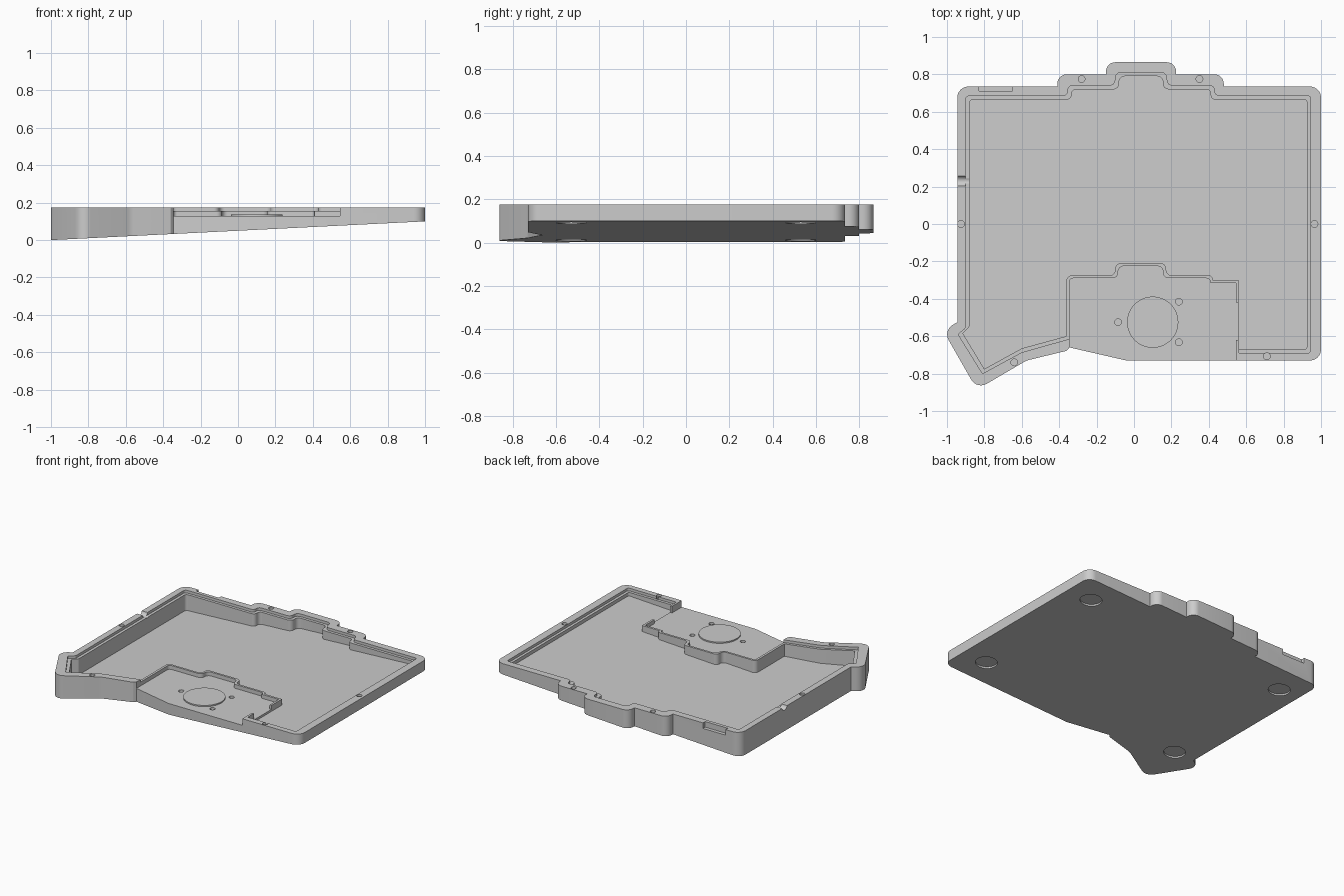
import bpy, bmesh, math
from mathutils import Vector

cube = bpy.data.objects.get("Cube")
if cube:
    bpy.data.objects.remove(cube, do_unlink=True)

grey = bpy.data.materials.new("light grey")
grey.use_nodes = True
colour = (0.604, 0.604, 0.604, 1)
grey.diffuse_color = colour
grey.node_tree.nodes["Principled BSDF"].inputs["Base Color"].default_value = colour

TOP, LEDGE, DECK, ABOVE = 0.175, 0.156, 0.128, 0.3


def base(x, lift=0.0):
    """Height of the sloping underside."""
    return 0.05 * (x + 1) + lift


def rounded(points, steps=8):
    """Closed outline of (x, y, radius) corners turned into points with arcs."""
    out = []
    for i, (x, y, r) in enumerate(points):
        p = Vector((x, y))
        if r == 0:
            out.append(p)
            continue
        a = (Vector(points[i - 1][:2]) - p).normalized()
        b = (Vector(points[(i + 1) % len(points)][:2]) - p).normalized()
        half = math.acos(max(-1, min(1, a.dot(b)))) / 2
        centre = p + (a + b).normalized() * r / math.sin(half)
        start = p + a * r / math.tan(half) - centre
        end = p + b * r / math.tan(half) - centre
        for k in range(steps + 1):
            # Spread evenly by angle between the two tangent points
            sweep = math.pi - 2 * half
            t = sweep * k / steps
            arm = (start * math.sin(sweep - t) + end * math.sin(t)) / math.sin(sweep)
            out.append(centre + arm)
    return out


def circle(x, y, r, n=32):
    return [Vector((x + r * math.cos(math.tau * k / n), y + r * math.sin(math.tau * k / n)))
            for k in range(n)]


def prism(name, outline, low, high):
    """Extrude an outline between two heights, each a number or a function of x."""
    bm = bmesh.new()
    rings = []
    for h in (low, high):
        rings.append([bm.verts.new((p.x, p.y, h(p.x) if callable(h) else h)) for p in outline])
    bm.faces.new(rings[0])
    bm.faces.new(rings[1])
    n = len(outline)
    for i in range(n):
        j = (i + 1) % n
        bm.faces.new((rings[0][i], rings[0][j], rings[1][j], rings[1][i]))
    bmesh.ops.recalc_face_normals(bm, faces=bm.faces)
    mesh = bpy.data.meshes.new(name)
    bm.to_mesh(mesh)
    bm.free()
    obj = bpy.data.objects.new(name, mesh)
    mesh.materials.append(grey)
    bpy.context.collection.objects.link(obj)
    return obj


def activate(obj):
    bpy.ops.object.select_all(action="DESELECT")
    obj.select_set(True)
    bpy.context.view_layer.objects.active = obj


def carve(obj, cutter):
    cutter.hide_render = True
    mod = obj.modifiers.new("cut", "BOOLEAN")
    mod.operation, mod.solver, mod.object = "DIFFERENCE", "EXACT", cutter
    activate(obj)
    bpy.ops.object.modifier_apply(modifier=mod.name)
    bpy.data.objects.remove(cutter, do_unlink=True)


# Wedge-shaped tray body with stepped back and angled thumb corner
body_outline = rounded([
    (-.945, .735, .06), (-.41, .735, 0), (-.41, .80, .05), (-.15, .80, 0),
    (-.15, .865, .05), (.225, .865, .05), (.225, .80, 0), (.48, .80, .05),
    (.48, .735, 0), (1, .735, .06), (1, -.73, .06), (-.04, -.73, 0),
    (-.345, -.66, 0), (-.36, -.678, .01), (-.575, -.73, .1), (-.84, -.885, .06),
    (-1.02, -.57, .06), (-.945, -.525, 0)])
tray = prism("tray_body", body_outline, base, TOP)

# Main cavity with a sloping floor
cavity = rounded([
    (-.88, .665, .02), (-.334, .665, .025), (-.334, .72, .025), (-.08, .72, .03),
    (-.08, .79, .03), (.155, .79, .03), (.155, .72, .03), (.41, .72, .025),
    (.41, .665, .025), (.925, .665, .015), (.925, -.67, .015), (.56, -.67, 0),
    (.56, -.30, 0), (.42, -.30, 0), (.42, -.275, .02), (.172, -.275, .03),
    (.172, -.21, .03), (-.10, -.21, .03), (-.10, -.275, .03), (-.362, -.275, .03),
    (-.362, -.60, 0), (-.60, -.665, 0), (-.80, -.775, 0), (-.915, -.585, 0),
    (-.88, -.55, .02)])
carve(tray, prism("cavity_cutter", cavity, lambda x: base(x, .035), ABOVE))

# Shallow ledge around the cavity
ledge = rounded([
    (-.90, .685, .02), (-.354, .685, .025), (-.354, .74, .025), (-.10, .74, .03),
    (-.10, .81, .03), (.175, .81, .03), (.175, .74, .03), (.43, .74, .025),
    (.43, .685, .025), (.944, .685, .015), (.944, -.69, .015), (.561, -.69, 0),
    (.561, -.615, 0), (.50, -.615, 0), (-.30, -.50, 0), (-.344, -.614, 0),
    (-.60, -.686, 0), (-.81, -.80, 0), (-.94, -.59, 0), (-.90, -.557, .02)])
carve(tray, prism("ledge_cutter", ledge, LEDGE, ABOVE))

# Lowered front deck, leaving a thin lip beside the cavity
deck = rounded([
    (-.345, -.29, .02), (-.085, -.29, .03), (-.085, -.225, .03), (.155, -.225, .03),
    (.155, -.29, .03), (.408, -.29, .02), (.408, -.316, 0), (.545, -.316, 0),
    (.545, -.42, 0), (.58, -.42, 0), (.58, -.62, 0), (.545, -.62, 0),
    (.545, -.9, 0), (-.345, -.9, 0)])
carve(tray, prism("deck_cutter", deck, DECK, ABOVE))

# Screw holes in the rim and in the deck
for x, y in [(-.925, 0), (.965, 0), (-.28, .775), (.35, .775), (-.64, -.74), (.71, -.707)]:
    carve(tray, prism("rim_hole_cutter", circle(x, y, .018, 20), .135, ABOVE))
for x, y in [(-.085, -.525), (.24, -.415), (.24, -.632)]:
    carve(tray, prism("deck_hole_cutter", circle(x, y, .018, 20), .1, ABOVE))

# Round foot recesses on the underside
for x in (-.79, .81):
    for y in (-.53, .53):
        carve(tray, prism("foot_cutter", circle(x, y, .072),
                          lambda v: base(v, -.1), lambda v: base(v, .012)))

# Socket notch in the back wall
slot = rounded([(-.83, .71, 0), (-.65, .71, 0), (-.65, .8, 0), (-.83, .8, 0)])
carve(tray, prism("socket_cutter", slot, .135, ABOVE))

# Rounded cable groove across the side rim
groove = prism("groove_cutter", circle(0, 0, .028, 24), -.05, .05)
groove.rotation_euler = (0, math.pi / 2, 0)
groove.location = (-.93, .23, TOP + .005)
bpy.context.view_layer.update()
carve(tray, groove)

# Raised disc on the deck
disc = prism("mount_disc", circle(.1, -.525, .137, 48), DECK - .01, DECK + .009)

for obj in (tray, disc):
    activate(obj)
    bpy.ops.object.shade_smooth_by_angle(angle=math.radians(30))
